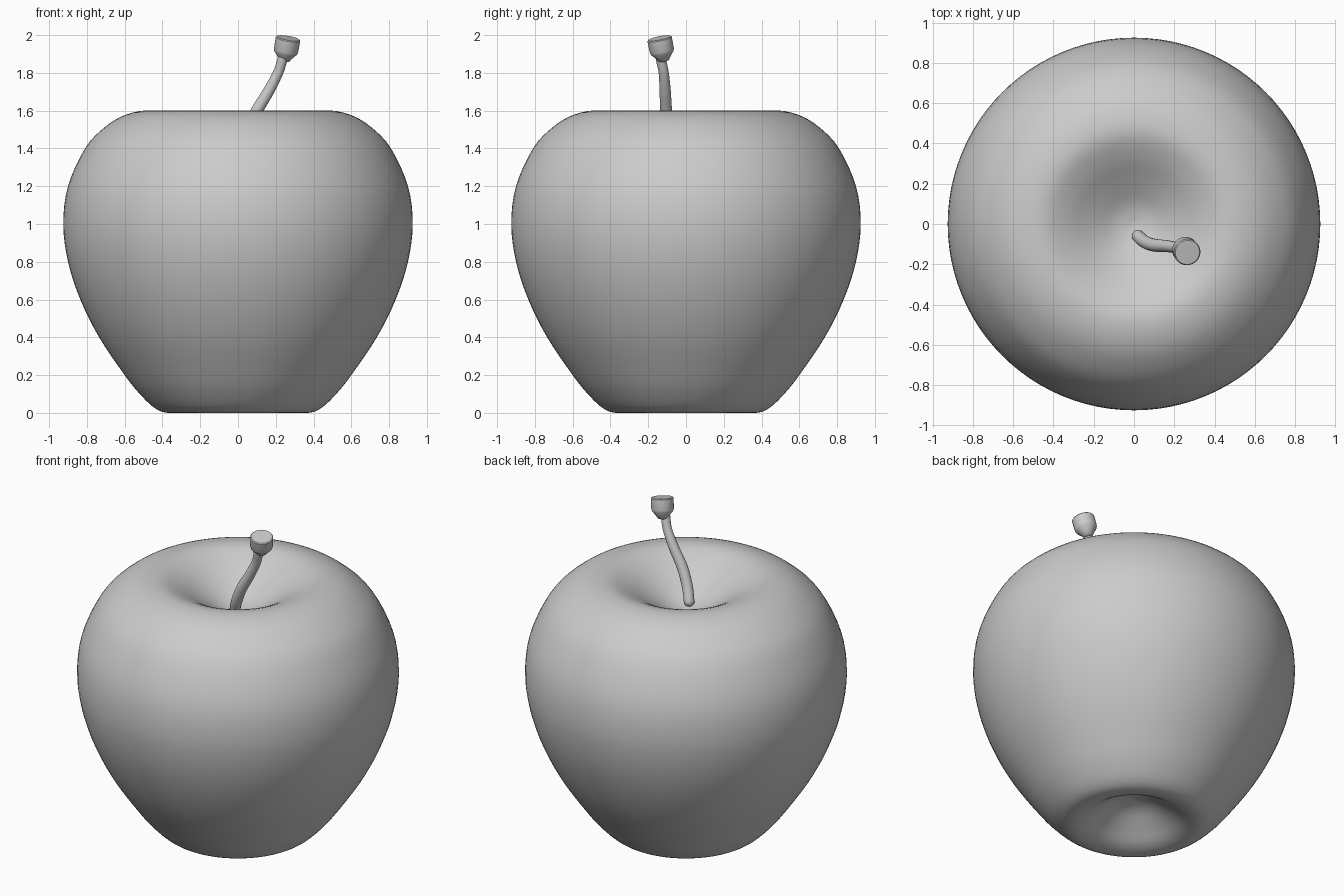
import bpy, bmesh, math
from mathutils import Vector

if "Cube" in bpy.data.objects:
    bpy.data.objects.remove(bpy.data.objects["Cube"])


def smooth_path(pts, n):
    """Catmull-Rom curve through the given points."""
    p = [Vector(q) for q in pts]
    p = [2 * p[0] - p[1]] + p + [2 * p[-1] - p[-2]]
    out = []
    for i in range(1, len(p) - 2):
        a, b, c, d = p[i - 1:i + 3]
        for k in range(n):
            t = k / n
            out.append(0.5 * (2 * b + (c - a) * t + (2 * a - 5 * b + 4 * c - d) * t**2
                              + (3 * b - a - 3 * c + d) * t**3))
    return out + [p[-2]]


def lathe(name, profile, sides):
    """Revolve (radius, z) points around z; both ends lie on the axis."""
    bm = bmesh.new()
    rings = []
    for r, z in profile:
        if r < 1e-4:
            rings.append([bm.verts.new((0, 0, z))] * sides)
        else:
            rings.append([bm.verts.new((r * math.cos(2 * math.pi * k / sides),
                                        r * math.sin(2 * math.pi * k / sides), z))
                          for k in range(sides)])
    for lo, hi in zip(rings, rings[1:]):
        for k in range(sides):
            j = (k + 1) % sides
            quad = dict.fromkeys([lo[k], lo[j], hi[j], hi[k]])
            bm.faces.new(list(quad))
    bmesh.ops.recalc_face_normals(bm, faces=bm.faces)
    me = bpy.data.meshes.new(name)
    bm.to_mesh(me)
    bm.free()
    ob = bpy.data.objects.new(name, me)
    bpy.context.collection.objects.link(ob)
    return ob


def shade(ob, angle):
    bpy.ops.object.select_all(action='DESELECT')
    ob.select_set(True)
    bpy.context.view_layer.objects.active = ob
    bpy.ops.object.shade_smooth_by_angle(angle=math.radians(angle))


# Apple body with a dimple at each end
body_profile = [(0, .16), (.1, .135), (.2, .075), (.29, .018), (.37, 0), (.44, .025),
                (.52, .1), (.6, .2), (.735, .4), (.835, .6), (.9, .8), (.925, 1.0),
                (.9, 1.2), (.81, 1.4), (.705, 1.513), (.59, 1.58), (.46, 1.6),
                (.34, 1.555), (.22, 1.48), (.1, 1.41), (0, 1.385)]
body = lathe("apple_body", smooth_path(body_profile, 4), 96)
shade(body, 60)

# Bent stem: (x, y, z, radius) along its path, with a rounded base
stem_path = [(.02, -.06, 1.42, .031), (.053, -.088, 1.5, .032), (.1, -.105, 1.6, .032),
             (.16, -.11, 1.7, .03), (.212, -.118, 1.8, .027), (.235, -.132, 1.87, .027),
             (.245, -.135, 1.91, .03)]
cu = bpy.data.curves.new("stem", 'CURVE')
cu.dimensions = '3D'
cu.bevel_depth = 1.0
cu.bevel_resolution = 6
cu.use_fill_caps = True
sp = cu.splines.new('POLY')
base = Vector(stem_path[0][:3])
down = (base - Vector(stem_path[1][:3])).normalized()
pts = [(base + down * .031 * math.sin(a), .031 * math.cos(a)) for a in (1.5, 1.2, .8, .4)]
path = [Vector(q[:3]) for q in stem_path]
radii = smooth_path([(q[3], 0) for q in stem_path], 4)
pts += [(p, r[0]) for p, r in zip(smooth_path(path, 4), radii)]
sp.points.add(len(pts) - 1)
for cp, (p, r) in zip(sp.points, pts):
    cp.co = (*p, 1)
    cp.radius = r
stem = bpy.data.objects.new("stem", cu)
bpy.context.collection.objects.link(stem)
bpy.ops.object.select_all(action='DESELECT')
stem.select_set(True)
bpy.context.view_layer.objects.active = stem
bpy.ops.object.convert(target='MESH')
shade(bpy.context.object, 50)

# Flared cup at the end of the stem, tilted outwards
tip = lathe("stem_tip", [(0, -.01), (.028, 0), (.04, .018), (.061, .043), (.065, .055),
                         (.066, .118), (.061, .123), (0, .123)], 32)
tip.location = (.245, -.117, 1.865)
tip.rotation_euler = Vector((.17, -.2, 1)).to_track_quat('Z', 'Y').to_euler()
shade(tip, 40)
